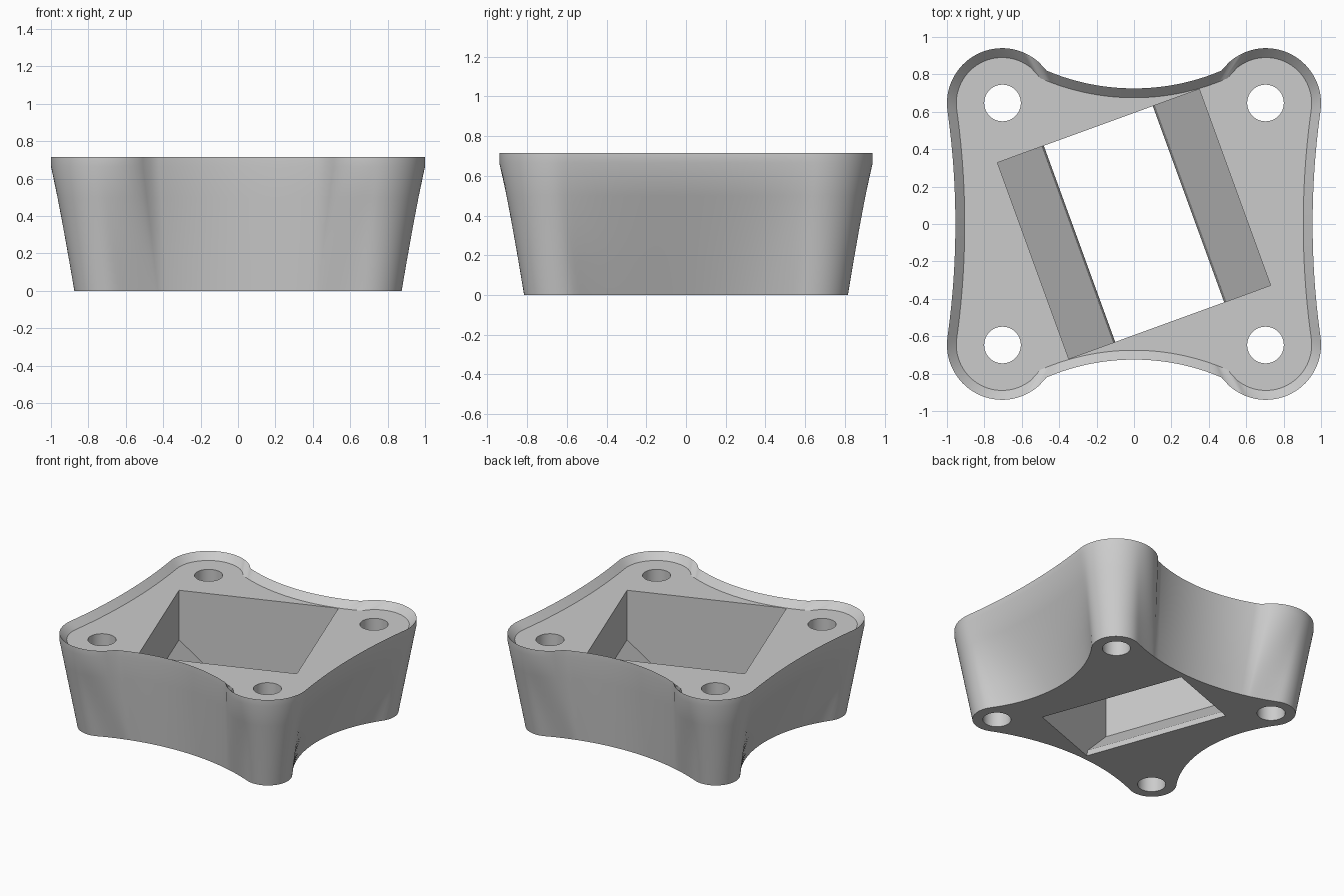
import bpy, bmesh, math
from mathutils import Matrix, Vector

old = bpy.data.objects.get("Cube")
if old:
    bpy.data.objects.remove(old)

HEIGHT, FLOOR = 0.715, 0.665
LOBE = Vector((0.705, 0.645))

grey = bpy.data.materials.new("plain grey")
grey.use_nodes = True
colour = (0.6, 0.6, 0.6, 1)
grey.diffuse_color = colour
grey.node_tree.nodes["Principled BSDF"].inputs["Base Color"].default_value = colour


def make_object(name, bm):
    bmesh.ops.recalc_face_normals(bm, faces=bm.faces)
    mesh = bpy.data.meshes.new(name)
    bm.to_mesh(mesh)
    bm.free()
    mesh.materials.append(grey)
    obj = bpy.data.objects.new(name, mesh)
    bpy.context.collection.objects.link(obj)
    return obj


def span(a, b, n):
    return [a + (b - a) * i / n for i in range(n)]


def heading(a):
    return Vector((math.cos(a), math.sin(a)))


def polar(v):
    return math.atan2(v.y, v.x)


# Radius of a scooping arc that runs smoothly into a corner lobe
def blend_radius(half, gap, lobe_r):
    return (half ** 2 + gap ** 2 - lobe_r ** 2) / (2 * (lobe_r - gap))


# Outline: round corner lobes joined by concave arcs on the sides and ends
class Outline:
    def __init__(self, lobe_r, side_x, side_r, end_y, end_r):
        self.lobe_r, self.side_r, self.end_r = lobe_r, side_r, end_r
        self.side_c = Vector((side_x + side_r, 0))
        self.end_c = Vector((0, end_y + end_r))
        self.start = self.joint(self.side_c, side_r, -1)
        self.stop = self.joint(self.end_c, end_r, 1)

    # Polar angle at which an arc meets the lobe
    def joint(self, centre, r, turn):
        away = centre - LOBE
        d = away.length
        c = (self.lobe_r ** 2 + d * d - r * r) / (2 * self.lobe_r * d)
        a = polar(away) + turn * math.acos(max(-1, min(1, c)))
        return polar(LOBE + self.lobe_r * heading(a))

    def point(self, a):
        centre, r, sign = LOBE, self.lobe_r, 1
        if a < self.start:
            centre, r, sign = self.side_c, self.side_r, -1
        elif a > self.stop:
            centre, r, sign = self.end_c, self.end_r, -1
        b = centre.dot(heading(a))
        root = math.sqrt(max(0, b * b - centre.length_squared + r * r))
        return heading(a) * (b + sign * root)


foot = Outline(0.17, 0.67, blend_radius(LOBE.y, 0.67 - LOBE.x, 0.17),
               0.67, blend_radius(LOBE.x, 0.67 - LOBE.y, 0.17))
rim = Outline(0.295, 0.955, 4.35, 0.725, 1.2)
recess = Outline(0.245, 0.905, 4.4, 0.675, 1.25)

# Shared angles for one quarter, with the creases included
stops = [0, rim.start, recess.stop, rim.stop, math.pi / 2]
quarter = [a for i, n in enumerate((18, 36, 4, 16))
           for a in span(stops[i], stops[i + 1], n)] + [math.pi / 2]


def ring(bm, z, shape, low=None, t=1.0):
    q = [(low or shape).point(a).lerp(shape.point(a), t) for a in quarter]
    loop = [(p.x, p.y) for p in q]
    loop += [(-x, y) for x, y in loop[-2::-1]]
    loop += [(x, -y) for x, y in loop[-2:0:-1]]
    return [bm.verts.new((x, y, z)) for x, y in loop]


# Flared body with a sharp rim around a shallow recess
bm = bmesh.new()
rings = [ring(bm, FLOOR * i / 4, rim, foot, i / 4) for i in range(5)]
rings += [ring(bm, HEIGHT, rim), ring(bm, FLOOR, recess)]
for low, high in zip(rings, rings[1:]):
    for i in range(len(low)):
        bm.faces.new((low[i - 1], low[i], high[i], high[i - 1]))
bm.faces.new(rings[0])
bm.faces.new(rings[-1])
body = make_object("mount_body", bm)

# Screw hole cutters
bm = bmesh.new()
for sx in (-1, 1):
    for sy in (-1, 1):
        bmesh.ops.create_cone(bm, cap_ends=True, segments=48, radius1=0.098,
                              radius2=0.098, depth=2,
                              matrix=Matrix.Translation((sx * 0.703, sy * 0.647, 0.3)))
holes = make_object("hole_cutter", bm)

# Turned pocket cutter that funnels down to a through slot
bm = bmesh.new()
half = [(0.31, -0.1), (0.31, 0), (0.322, 0.05), (0.574, 0.285), (0.574, 1)]
profile = half + [(-u, z) for u, z in reversed(half)]
face = bm.faces.new([bm.verts.new((u, -0.558, z)) for u, z in profile])
extruded = bmesh.ops.extrude_face_region(bm, geom=[face])
moved = [v for v in extruded["geom"] if isinstance(v, bmesh.types.BMVert)]
bmesh.ops.translate(bm, verts=moved, vec=(0, 1.116, 0))
bmesh.ops.rotate(bm, verts=bm.verts, matrix=Matrix.Rotation(math.radians(20), 3, "Z"))
pocket = make_object("pocket_cutter", bm)

# Cut the openings
bpy.ops.object.select_all(action="DESELECT")
bpy.context.view_layer.objects.active = body
body.select_set(True)
for cutter in (holes, pocket):
    cutter.hide_render = True
    mod = body.modifiers.new(cutter.name, "BOOLEAN")
    mod.operation, mod.solver, mod.object = "DIFFERENCE", "EXACT", cutter
    bpy.ops.object.modifier_apply(modifier=mod.name)
    bpy.data.objects.remove(cutter)
bpy.ops.object.shade_smooth_by_angle(angle=math.radians(30))
